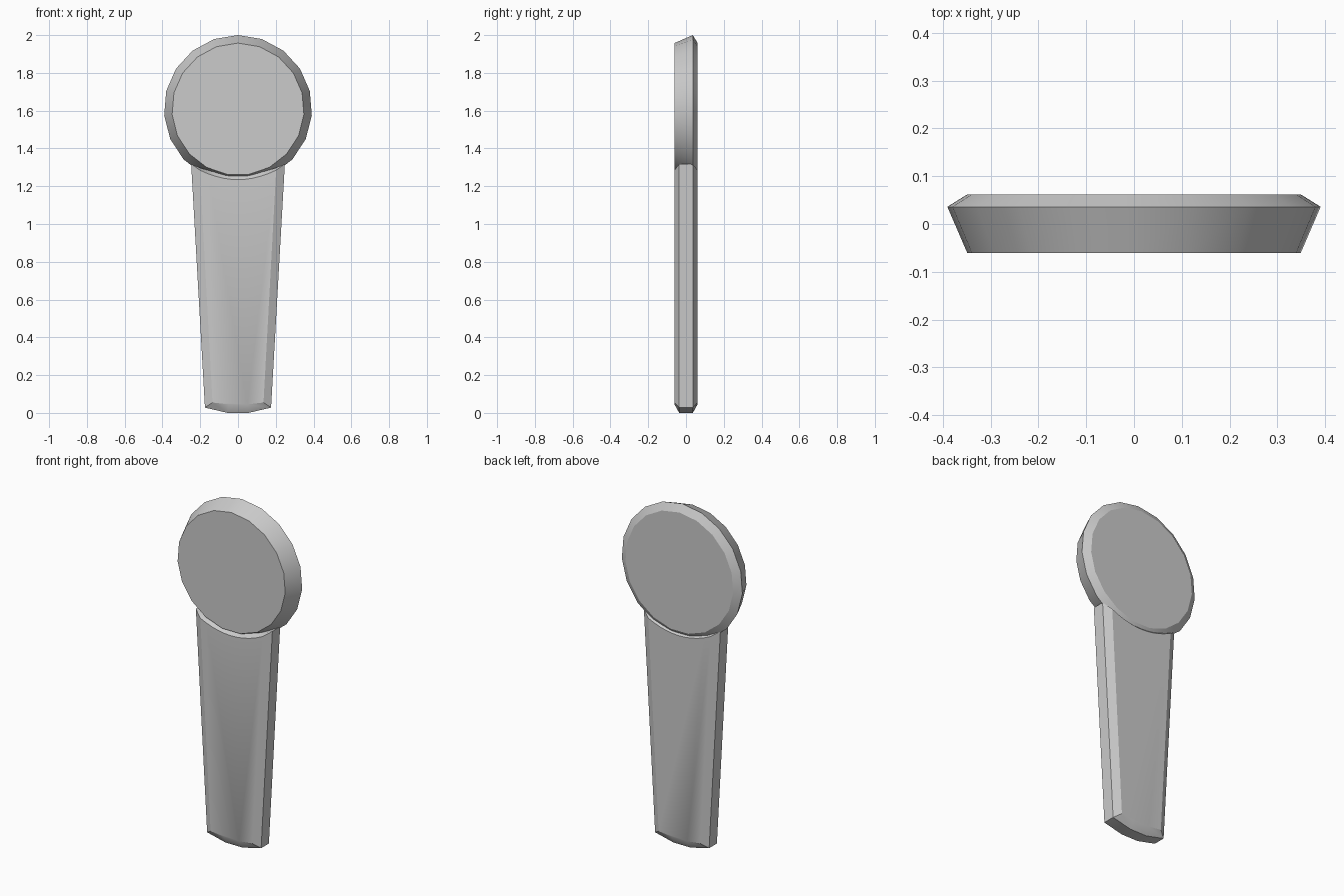
import bpy, bmesh, math

if "Cube" in bpy.data.objects:
    bpy.data.objects.remove(bpy.data.objects["Cube"])

HALF = 0.061      # half thickness
CZ = 1.608        # disc centre height
SIDES = 19


def loft(name, rings):
    """Join equal-length outlines, given as (y, [(x, z), ...]), and cap both ends."""
    bm = bmesh.new()
    loops = [[bm.verts.new((x, y, z)) for x, z in pts] for y, pts in rings]
    n = len(loops[0])
    for a, b in zip(loops, loops[1:]):
        for i in range(n):
            j = (i + 1) % n
            bm.faces.new((a[i], a[j], b[j], b[i]))
    bm.faces.new(loops[0][::-1])
    bm.faces.new(loops[-1])
    bmesh.ops.recalc_face_normals(bm, faces=bm.faces)
    mesh = bpy.data.meshes.new(name)
    bm.to_mesh(mesh)
    bm.free()
    obj = bpy.data.objects.new(name, mesh)
    bpy.context.collection.objects.link(obj)
    bpy.context.view_layer.objects.active = obj
    obj.select_set(True)
    bpy.ops.object.shade_smooth_by_angle(angle=math.radians(30))
    obj.select_set(False)
    return obj


def circle(r):
    step = 2 * math.pi / SIDES
    return [(r * math.sin(i * step), CZ + r * math.cos(i * step)) for i in range(SIDES)]


def handle_outline(foot, top_x, top_z, mid_z, n=10):
    """Tapered outline with a hollow top edge that follows the disc."""
    left = [(-x, z) for x, z in foot]
    right = foot[::-1]
    top = []
    for i in range(n + 1):
        t = 1 - 2 * i / n
        top.append((top_x * t, mid_z + (top_z - mid_z) * t * t))
    return left + right + top


# Round head: long slope from the front, short bevel at the back
loft("round_head", [(-HALF, circle(0.35)), (0.036, circle(0.392)), (HALF + 0.001, circle(0.35))])

# Tapered handle with chamfered edges
face = handle_outline([(0.135, 0.055), (0.05, 0.045)], 0.202, 1.285, 1.235)
body = handle_outline([(0.175, 0.028), (0.055, 0.0)], 0.248, 1.318, 1.26)
loft("handle", [(-HALF, face), (-0.036, body), (0.036, body), (HALF, face)])
